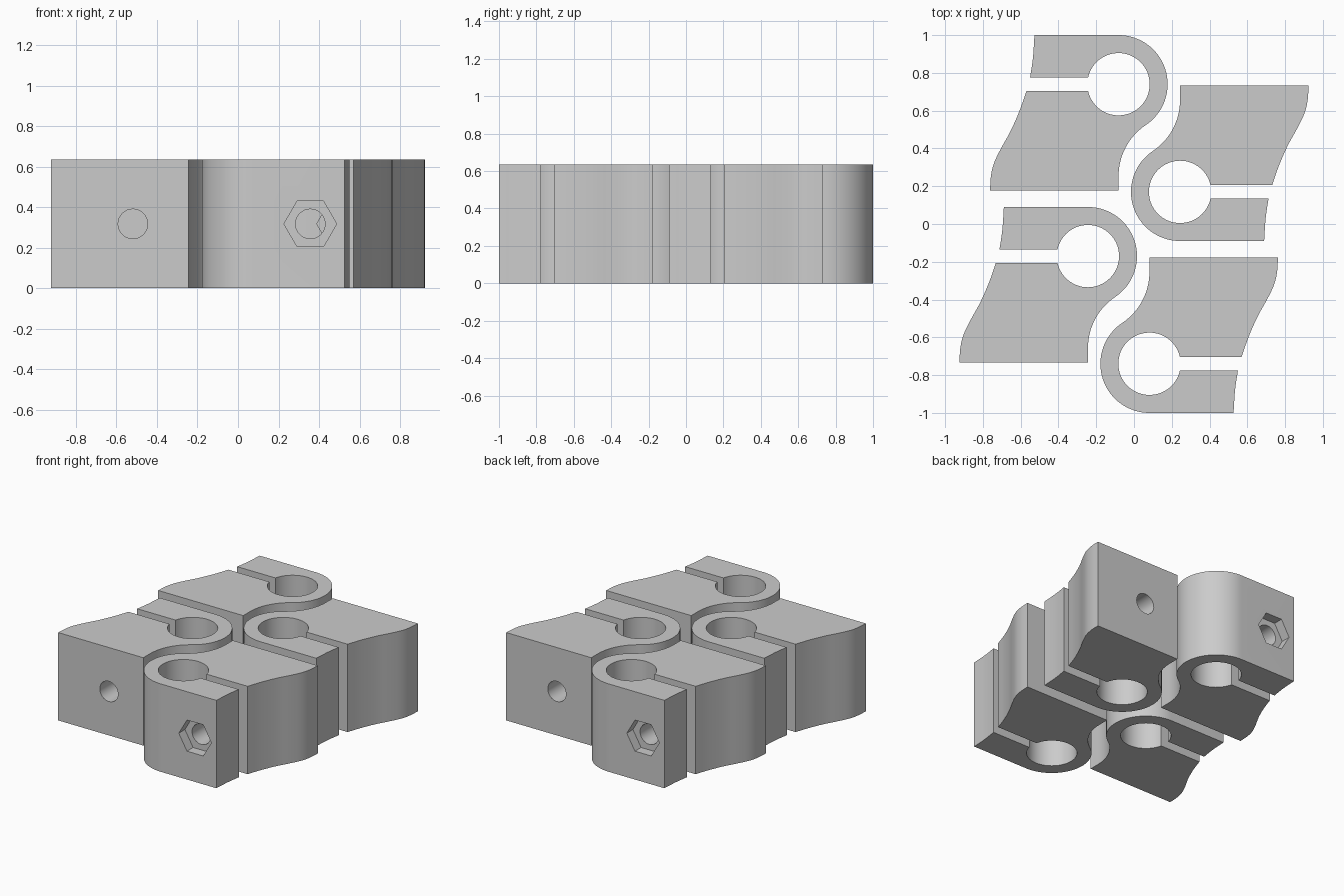
import bpy, bmesh
from math import cos, sin, pi, radians, atan2, asin, hypot
from mathutils import Vector, Matrix

cube = bpy.data.objects.get("Cube")
if cube:
    bpy.data.objects.remove(cube, do_unlink=True)

HEIGHT = 0.635
OUTER, BORE, GAP = 0.26, 0.165, 0.036   # outer radius, bore radius, half slot width
BOTTOM = -0.563                         # far face of the block, from the bore centre
BOLT_X = -0.275

grey = bpy.data.materials.new("plain grey")
grey.use_nodes = True
grey.diffuse_color = (0.6, 0.6, 0.6, 1)
grey.node_tree.nodes["Principled BSDF"].inputs["Base Color"].default_value = (0.6, 0.6, 0.6, 1)


def arc(cx, cy, r, a0, a1, n):
    return [(cx + r * cos(a0 + (a1 - a0) * i / n), cy + r * sin(a0 + (a1 - a0) * i / n))
            for i in range(n + 1)]


def smooth_path(pts, n=5):
    """Catmull-Rom curve through the points."""
    p = [Vector(q) for q in pts]
    p = [2 * p[0] - p[1]] + p + [2 * p[-1] - p[-2]]
    out = []
    for a, b, c, d in zip(p, p[1:], p[2:], p[3:]):
        for i in range(n):
            t = i / n
            out.append(tuple(0.5 * (2 * b + (c - a) * t + (2 * a - 5 * b + 4 * c - d) * t * t
                                    + (3 * b - a - 3 * c + d) * t ** 3)))
    return out + [tuple(p[-2])]


def prism(name, pts, height, matrix=Matrix()):
    bm = bmesh.new()
    face = bm.faces.new([bm.verts.new((x, y, 0)) for x, y in pts])
    top = bmesh.ops.extrude_face_region(bm, geom=[face])["geom"]
    bmesh.ops.translate(bm, vec=(0, 0, height),
                        verts=[v for v in top if isinstance(v, bmesh.types.BMVert)])
    bmesh.ops.recalc_face_normals(bm, faces=bm.faces)
    bm.transform(matrix)
    mesh = bpy.data.meshes.new(name)
    bm.to_mesh(mesh)
    bm.free()
    mesh.materials.append(grey)
    ob = bpy.data.objects.new(name, mesh)
    bpy.context.collection.objects.link(ob)
    return ob


# Clamp outline: rounded jaw, concave flank, block, wavy grip edge, slot and bore
fx, fy = 0.325, -0.486
flank = atan2(fy, fx)
mouth = pi - asin(GAP / BORE)
mouth_x = BORE * cos(mouth)
outline = [(-0.445, OUTER)]
outline += arc(0, 0, OUTER, pi / 2, flank, 40)
outline += arc(fx, fy, hypot(fx, fy) - OUTER, flank + pi, pi, 16)[1:]
outline += [(0, BOTTOM)]
outline += smooth_path([(-0.68, BOTTOM), (-0.676, -0.49), (-0.66, -0.42), (-0.625, -0.345),
                        (-0.57, -0.245), (-0.522, -0.135), (-0.488, -GAP)])
outline += arc(0, 0, BORE, -mouth, mouth, 60)
outline += smooth_path([(-0.468, GAP), (-0.453, 0.14), (-0.445, OUTER)])[:-1]

clamp = prism("clamp", outline, HEIGHT)

# Bolt hole through the block and hexagonal nut pocket in the jaw
across = Matrix.Translation((BOLT_X, 0.4, HEIGHT / 2)) @ Matrix.Rotation(radians(90), 4, "X")
cutters = [prism("bolt_cutter", arc(0, 0, 0.073, 0, 2 * pi, 32)[:-1], 1.2, across),
           prism("nut_cutter", arc(0, 0, 0.13, 0, 2 * pi, 6)[:-1], 0.21, across)]
bpy.ops.object.select_all(action="DESELECT")
bpy.context.view_layer.objects.active = clamp
clamp.select_set(True)
for cutter in cutters:
    mod = clamp.modifiers.new("cut", "BOOLEAN")
    mod.operation, mod.solver, mod.object = "DIFFERENCE", "EXACT", cutter
    bpy.ops.object.modifier_apply(modifier=mod.name)
    bpy.data.objects.remove(cutter, do_unlink=True)
bpy.ops.object.shade_smooth_by_angle(angle=radians(30))

# Four interlocking copies, two of them turned half round
for name, x, y, turn in (("back_right_clamp", -0.082, 0.74, 0), ("front_right_clamp", -0.244, -0.17, 0),
                         ("back_left_clamp", 0.244, 0.17, pi), ("front_left_clamp", 0.082, -0.74, pi)):
    ob = bpy.data.objects.new(name, clamp.data)
    ob.location = (x, y, 0)
    ob.rotation_euler.z = turn
    bpy.context.collection.objects.link(ob)
bpy.data.objects.remove(clamp, do_unlink=True)
